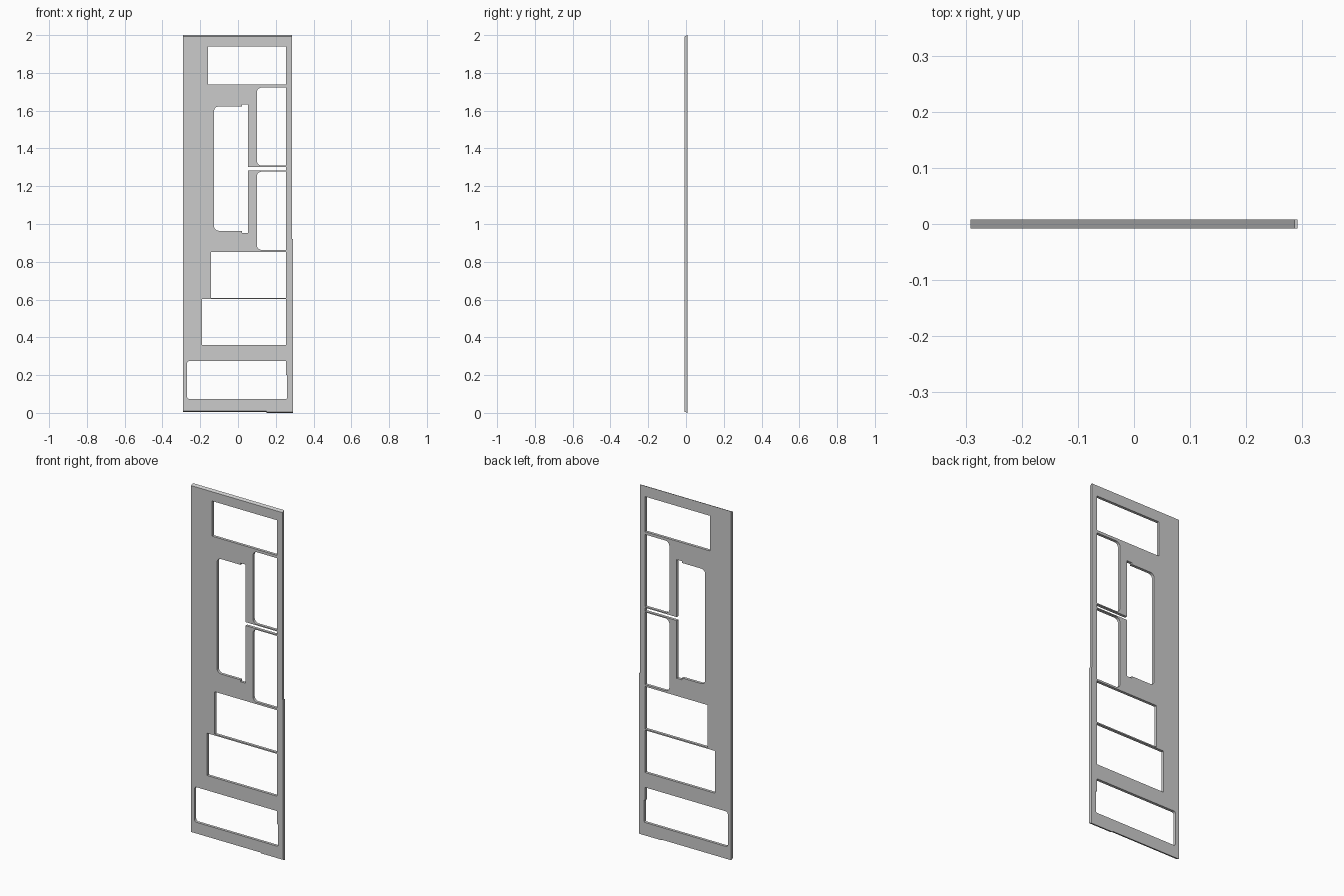
import bpy, bmesh, math

if "Cube" in bpy.data.objects:
    bpy.data.objects.remove(bpy.data.objects["Cube"])

HALF = 0.008      # half thickness of the plate
RIGHT = 0.254     # shared right edge of the openings


def rounded(points):
    """Closed profile from (x, z, radius) corners, filleting where radius > 0."""
    out = []
    n = len(points)
    for i, (x, z, r) in enumerate(points):
        if r == 0:
            out.append((x, z))
            continue
        px, pz, _ = points[i - 1]
        nx, nz, _ = points[(i + 1) % n]
        a, b = math.hypot(px - x, pz - z), math.hypot(nx - x, nz - z)
        ux, uz = (px - x) / a, (pz - z) / a
        vx, vz = (nx - x) / b, (nz - z) / b
        for k in range(7):
            t = math.pi / 2 * k / 6
            p, q = r * (1 - math.sin(t)), r * (1 - math.cos(t))
            out.append((x + ux * p + vx * q, z + uz * p + vz * q))
    return out


def window(x0, x1, z0, z1, left_r=0, right_r=0):
    return rounded([(x0, z0, left_r), (x1, z0, right_r),
                    (x1, z1, right_r), (x0, z1, left_r)])


# outer outline, with the small steps in the right and bottom edges
outline = [(-0.291, 0.004), (0.15, 0.004), (0.15, 0), (0.291, 0),
           (0.291, 0.92), (0.287, 0.92), (0.287, 2), (-0.291, 2)]

# tall central opening with end notches and a narrow slot to the right
handle_opening = rounded([
    (-0.127, 0.964, 0.025), (0.021, 0.964, 0), (0.021, 0.953, 0),
    (0.053, 0.953, 0), (0.053, 1.283, 0), (RIGHT, 1.283, 0),
    (RIGHT, 1.303, 0), (0.053, 1.303, 0), (0.053, 1.632, 0),
    (0.021, 1.632, 0), (0.021, 1.622, 0), (-0.127, 1.622, 0.025)])

# lowest opening, slightly wider toward its bottom right
bottom_opening = rounded([
    (-0.27, 0.074, 0.013), (0.259, 0.074, 0.006), (0.259, 0.2, 0),
    (RIGHT, 0.2, 0), (RIGHT, 0.275, 0), (-0.27, 0.275, 0.013)])

profiles = [
    outline, handle_opening, bottom_opening,
    window(-0.159, RIGHT, 1.738, 1.939),
    window(0.10, RIGHT, 1.309, 1.722, 0.025),
    window(0.10, RIGHT, 0.863, 1.277, 0.025),
    window(-0.143, RIGHT, 0.609, 0.852),
    window(-0.19, RIGHT, 0.36, 0.602),
]

# fill and extrude the profiles into one plate
curve = bpy.data.curves.new("panel_profile", 'CURVE')
curve.dimensions = '2D'
curve.fill_mode = 'BOTH'
curve.extrude = HALF
for pts in profiles:
    s = curve.splines.new('POLY')
    s.points.add(len(pts) - 1)
    for p, (x, z) in zip(s.points, pts):
        p.co = (x, z, 0, 1)
    s.use_cyclic_u = True
source = bpy.data.objects.new("panel_profile", curve)
bpy.context.collection.objects.link(source)
deps = bpy.context.evaluated_depsgraph_get()
mesh = bpy.data.meshes.new_from_object(source.evaluated_get(deps))
mesh.name = "cutout_panel"
bpy.data.objects.remove(source)

# stand it upright, then slope the front top and bottom edges
bm = bmesh.new()
bm.from_mesh(mesh)
bmesh.ops.remove_doubles(bm, verts=bm.verts, dist=1e-5)
for v in bm.verts:
    x, z, d = v.co
    y = -d
    if y < 0 and z > 1.99:
        z -= 0.008
    elif y < 0 and z < 0.01:
        z += 0.006
    v.co = (x, y, z)
bmesh.ops.recalc_face_normals(bm, faces=bm.faces)
for f in bm.faces:
    f.smooth = False
bm.to_mesh(mesh)
bm.free()

panel = bpy.data.objects.new("cutout_panel", mesh)
bpy.context.collection.objects.link(panel)
